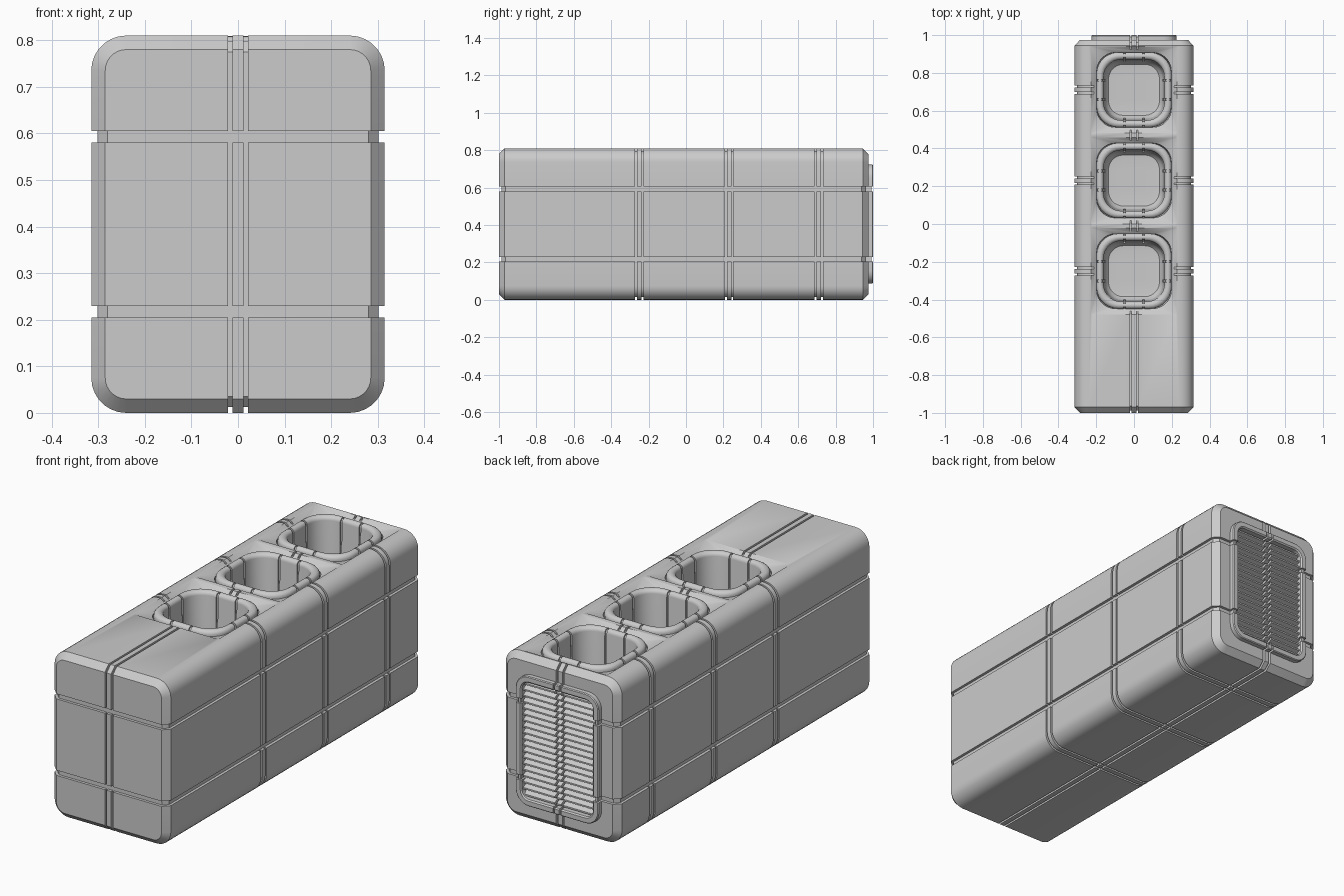
import bpy, bmesh, math
from mathutils import Vector

if "Cube" in bpy.data.objects:
    bpy.data.objects.remove(bpy.data.objects["Cube"])

CUPS = (-0.25, 0.23, 0.71)          # y centres of the three cup wells
ZC = 0.405                          # mid height of the body
Z_BANDS = [(0.205, 0.23), (0.58, 0.605)]
SEAM = [(-0.022, -0.012), (0.012, 0.022)]


def rrect(hx, hy, r, n=7):
    """Rounded rectangle outline, counter-clockwise."""
    pts = []
    for k, (sx, sy) in enumerate(((1, 1), (-1, 1), (-1, -1), (1, -1))):
        for i in range(n + 1):
            a = (k + i / n) * math.pi / 2
            pts.append((sx * (hx - r) + r * math.cos(a), sy * (hy - r) + r * math.sin(a)))
    return pts


def loft(rings, place, cap_start=True, cap_end=True, recalc=True):
    """Skin a list of (half width, half height, radius, position) rings."""
    bm = bmesh.new()
    rows = [[bm.verts.new(place(u, v, p)) for u, v in rrect(hx, hy, r)] for hx, hy, r, p in rings]
    for a, b in zip(rows, rows[1:]):
        for i in range(len(a)):
            j = (i + 1) % len(a)
            bm.faces.new((a[i], a[j], b[j], b[i]))
    if cap_start:
        bm.faces.new(rows[0][::-1])
    if cap_end:
        bm.faces.new(rows[-1])
    if recalc:
        bmesh.ops.recalc_face_normals(bm, faces=bm.faces)
    bm.normal_update()
    return bm


def groove(bm, bands, depth, allow=lambda c: True):
    """Cut sunken seams: bands maps an axis index to coordinate ranges."""
    for axis, ranges in bands.items():
        no = Vector([float(k == axis) for k in range(3)])
        for value in [x for r in ranges for x in r]:
            bmesh.ops.bisect_plane(bm, geom=bm.verts[:] + bm.edges[:] + bm.faces[:],
                                   dist=1e-5, plane_co=no * value, plane_no=no)
    bm.normal_update()
    normals = {v.co.to_tuple(5): v.normal.copy() for v in bm.verts}

    def inside(f):
        c = f.calc_center_median()
        return allow(c) and any(lo < c[ax] < hi for ax, rs in bands.items() for lo, hi in rs)
    sunk = [f for f in bm.faces if inside(f)]
    out = bmesh.ops.extrude_face_region(bm, geom=sunk)["geom"]
    for v in [g for g in out if isinstance(g, bmesh.types.BMVert)]:
        v.co -= normals[v.co.to_tuple(5)] * depth
    left = [f for f in sunk if f.is_valid]
    if left:
        bmesh.ops.delete(bm, geom=left, context='FACES_KEEP_BOUNDARY')
    bm.normal_update()


def finish(name, bm):
    me = bpy.data.meshes.new(name)
    bm.to_mesh(me)
    bm.free()
    ob = bpy.data.objects.new(name, me)
    bpy.context.collection.objects.link(ob)
    return ob


def activate(ob):
    bpy.ops.object.select_all(action='DESELECT')
    ob.select_set(True)
    bpy.context.view_layer.objects.active = ob


def smooth(ob):
    activate(ob)
    bpy.ops.object.shade_smooth_by_angle(angle=math.radians(35))


def cut(ob, cutter):
    cutter.hide_render = True
    mod = ob.modifiers.new("cut", 'BOOLEAN')
    mod.object, mod.operation, mod.solver = cutter, 'DIFFERENCE', 'EXACT'
    activate(ob)
    bpy.ops.object.modifier_apply(modifier=mod.name)
    bpy.data.objects.remove(cutter)


def along_y(u, v, p):
    return (u, p, ZC + v)


# Main body with chamfered ends and panel seams
bm = loft([(0.285, 0.375, 0.045, -1), (0.315, 0.405, 0.075, -0.97),
           (0.315, 0.405, 0.075, 0.945), (0.285, 0.375, 0.045, 0.975)], along_y)
girth = [(y + a, y + b) for y in CUPS for a, b in SEAM]
groove(bm, {0: SEAM, 1: girth, 2: Z_BANDS}, 0.014)
body = finish("body", bm)

# Sunken surrounds and wells for the cups
for y in CUPS:
    bm = loft([(0.23, 0.23, 0.004, 0.85), (0.23, 0.23, 0.004, 0.811), (0.198, 0.198, 0.1, 0.785),
               (0.19, 0.19, 0.1, 0.42)], lambda u, v, p: (u, y + v, p))
    cut(body, finish("well_cutter", bm))

# Recess behind the rear grille
cut(body, finish("grille_cutter", loft([(0.205, 0.30, 0.05, 1.05), (0.205, 0.30, 0.05, 0.935)], along_y)))
smooth(body)

# Cup liners with rolled rims
roll = [(0.18 + 0.019 * math.cos(a), 0.79 + 0.019 * math.sin(a))
        for a in [math.pi * i / 8 for i in range(9)]]
profile = [(0.199, 0.765)] + roll + [(0.155, 0.50), (0.15, 0.47), (0.135, 0.452), (0.115, 0.45)]
ribs = [(-0.056, -0.046), (0.046, 0.056)]
for k, y in enumerate(CUPS):
    bm = loft([(h, h, h * 0.58, z) for h, z in profile], lambda u, v, p: (u, v, p),
              cap_start=False, recalc=False)
    groove(bm, {0: ribs, 1: ribs}, 0.007, lambda c: c.z > 0.48)
    cup = finish("cup_liner_%d" % (k + 1), bm)
    cup.location.y = y
    smooth(cup)

# Rear grille frame
bm = loft([(0.225, 0.318, 0.07, 0.96), (0.225, 0.318, 0.07, 0.996), (0.221, 0.314, 0.066, 1.0),
           (0.199, 0.292, 0.046, 1.0), (0.193, 0.286, 0.04, 0.994), (0.193, 0.286, 0.04, 0.94)],
          along_y, cap_start=False, cap_end=False, recalc=False)
bmesh.ops.reverse_faces(bm, faces=bm.faces)
groove(bm, {0: SEAM, 2: Z_BANDS}, 0.01)
smooth(finish("grille_frame", bm))

# Rear louvres, split by the central seam
count, z0, z1 = 19, 0.118, 0.692
pitch = (z1 - z0) / count
teeth = [(0.937, z0)]
for i in range(count):
    z = z0 + i * pitch
    teeth += [(0.962, z), (0.985, z + pitch * 0.3), (0.985, z + pitch * 0.55), (0.962, z + pitch * 0.95)]
teeth.append((0.937, z1))
bm = bmesh.new()
for xa, xb in ((-0.195, -0.022), (-0.012, 0.012), (0.022, 0.195)):
    a, b = ([bm.verts.new((x, y, z)) for y, z in teeth] for x in (xa, xb))
    for i in range(len(a)):
        j = (i + 1) % len(a)
        bm.faces.new((a[i], a[j], b[j], b[i]))
    bm.faces.new(a[::-1])
    bm.faces.new(b)
bmesh.ops.recalc_face_normals(bm, faces=bm.faces)
finish("grille_louvres", bm)
